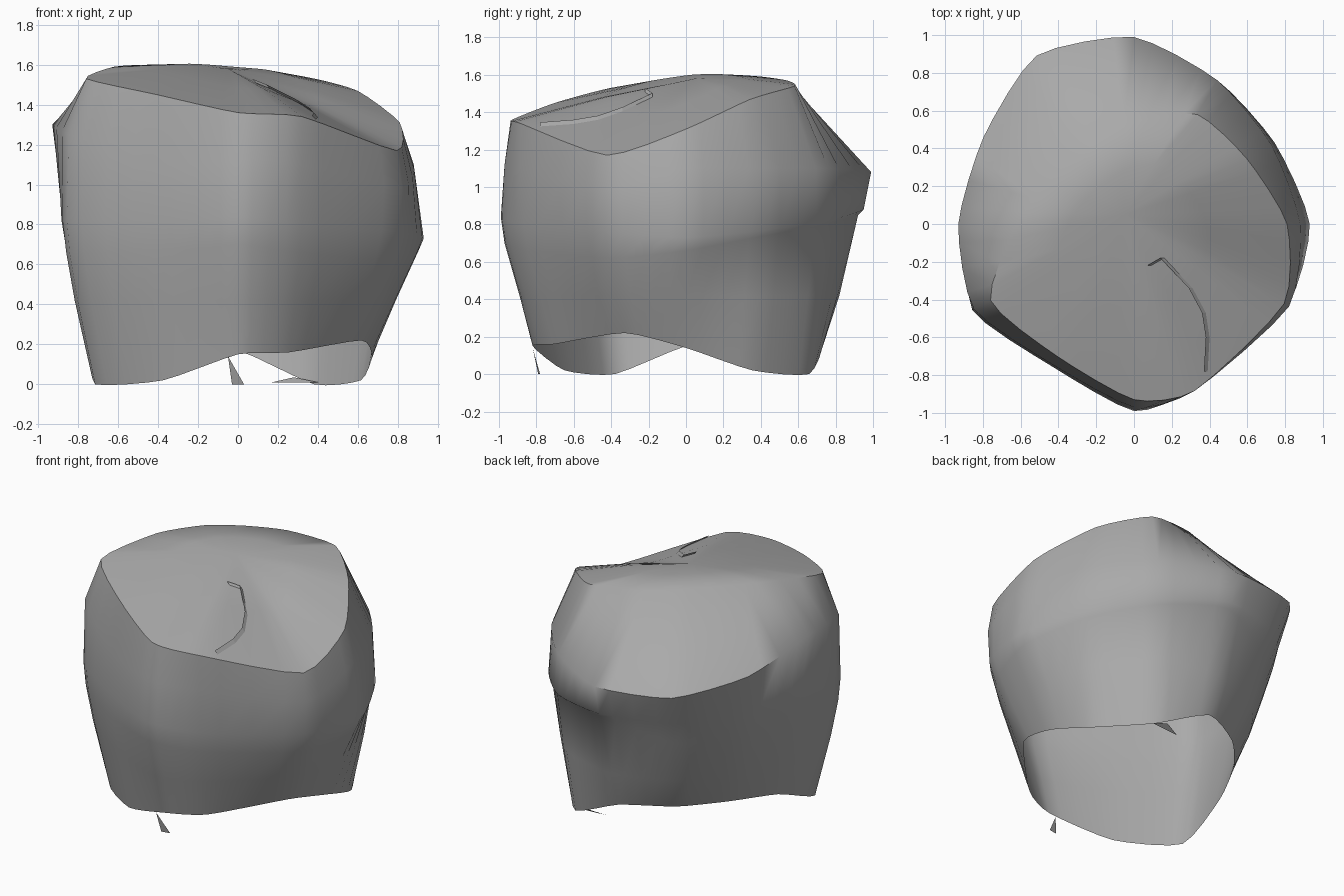
import bpy, math
from mathutils import Vector
from mathutils.bvhtree import BVHTree

cube = bpy.data.objects.get("Cube")
if cube:
    bpy.data.objects.remove(cube, do_unlink=True)

# One stone colour
stone = bpy.data.materials.new("grey stone")
stone.use_nodes = True
grey = (0.40, 0.40, 0.40, 1)
stone.diffuse_color = grey
shader = stone.node_tree.nodes["Principled BSDF"]
shader.inputs["Base Color"].default_value = grey
shader.inputs["Roughness"].default_value = 0.9

# Directions of the boulder's twelve main corners, counted from +x
directions = [math.radians(a) for a in (0, 30, 60, 90, 120, 150, 180, 208, 240, 270, 290, 332)]


def add_object(name, verts, faces):
    mesh = bpy.data.meshes.new(name)
    mesh.from_pydata(verts, [], faces)
    mesh.materials.append(stone)
    obj = bpy.data.objects.new(name, mesh)
    bpy.context.collection.objects.link(obj)
    return obj


def ring(radii, heights):
    """Closed outline with one radius and height for each direction."""
    return [Vector((r * math.cos(a), r * math.sin(a), z))
            for a, r, z in zip(directions, radii, heights)]


def soften(points, steps, tension):
    """Closed cardinal spline through the outline points."""
    out, count = [], len(points)
    for i in range(count):
        a, b, c, d = (points[(i + k) % count] for k in (-1, 0, 1, 2))
        m, n = (c - a) * tension, (d - b) * tension
        for s in range(steps):
            t = s / steps
            out.append(b * (2*t**3 - 3*t**2 + 1) + m * (t**3 - 2*t**2 + t)
                       + c * (3*t**2 - 2*t**3) + n * (t**3 - t**2))
    return out


# Boulder outlines: ragged open foot, flank, recess, overhang, shoulder, rim
foot = ring([.67, .71, .76, .73, .65, .63, .70, .81, .75, .82, .75, .70],
            [.14, .02, 0, .17, .18, .18, .15, 0, .02, .15, .16, .22])
flank = ring([.79, .79, .82, .82, .78, .73, .78, .91, .82, .89, .83, .80], [.42] * 12)
recess = ring([.90, .84, .86, .92, .87, .81, .83, .955, .86, .97, .90, .88],
              [.66, .74, .80, .85, .72, .68, .66, .66, .66, .70, .66, .62])
overhang = ring([.93, .86, .88, .95, .94, .86, .87, .97, .87, .99, .925, .92],
                [.73, .77, .82, .88, .88, .85, .82, .82, .82, .84, .80, .76])
shoulder = ring([.88, .84, .88, .99, 1.03, .92, .93, .96, .86, .97, .94, .93],
                [1.1, 1.1, 1.1, 1.08, 1.1, 1.16, 1.3, 1.25, 1.1, 1.12, 1.1, .98])
rim = ring([.81, .69, .67, .54, .47, .50, .62, .86, .81, .93, .94, .90],
           [1.31, 1.47, 1.54, 1.57, 1.59, 1.6, 1.59, 1.53, 1.45, 1.36, 1.34, 1.17])
peak = Vector((-.05, .05, 1.58))
crown = [p.lerp(peak, .5) + Vector((0, 0, .015)) for p in rim]

rows = [soften(p, 4, .3) for p in (foot, flank, recess, overhang, shoulder, rim, crown)]
size = len(rows[0])
verts = [p for row in rows for p in row] + [peak]
faces = []
for level in range(len(rows) - 1):
    for i in range(size):
        j = (i + 1) % size
        low, high = level * size, (level + 1) * size
        faces.append((low + i, low + j, high + j, high + i))
last = (len(rows) - 1) * size
faces += [(last + i, last + (i + 1) % size, len(verts) - 1) for i in range(size)]
boulder = add_object("boulder", verts, faces)
bpy.ops.object.select_all(action='DESELECT')
boulder.select_set(True)
bpy.context.view_layer.objects.active = boulder
bpy.ops.object.shade_smooth_by_angle(angle=math.radians(55))

# Raised lip of the crack that crosses the top
surface = BVHTree.FromPolygons(verts, faces)
lip = []
for x, y in [(.07, -.22), (.14, -.18), (.29, -.34), (.36, -.47), (.38, -.6), (.37, -.78)]:
    for offset, lift in ((0, .015), (.02, .002)):
        hit = surface.ray_cast(Vector((x + offset, y, 3)), Vector((0, 0, -1)))[0]
        lip.append(hit + Vector((0, 0, lift)))
add_object("crack_lip", lip, [(i, i + 1, i + 3, i + 2) for i in range(0, len(lip) - 2, 2)])

# Loose chips around the foot
chips = {
    "front_chip": [(-.05, -.82, .14), (-.03, -.79, 0), (.03, -.78, 0)],
    "back_chip": [(.17, .62, .01), (.28, .66, .035), (.4, .64, .01)],
}
for name, corners in chips.items():
    add_object(name, corners, [(0, 1, 2)])
